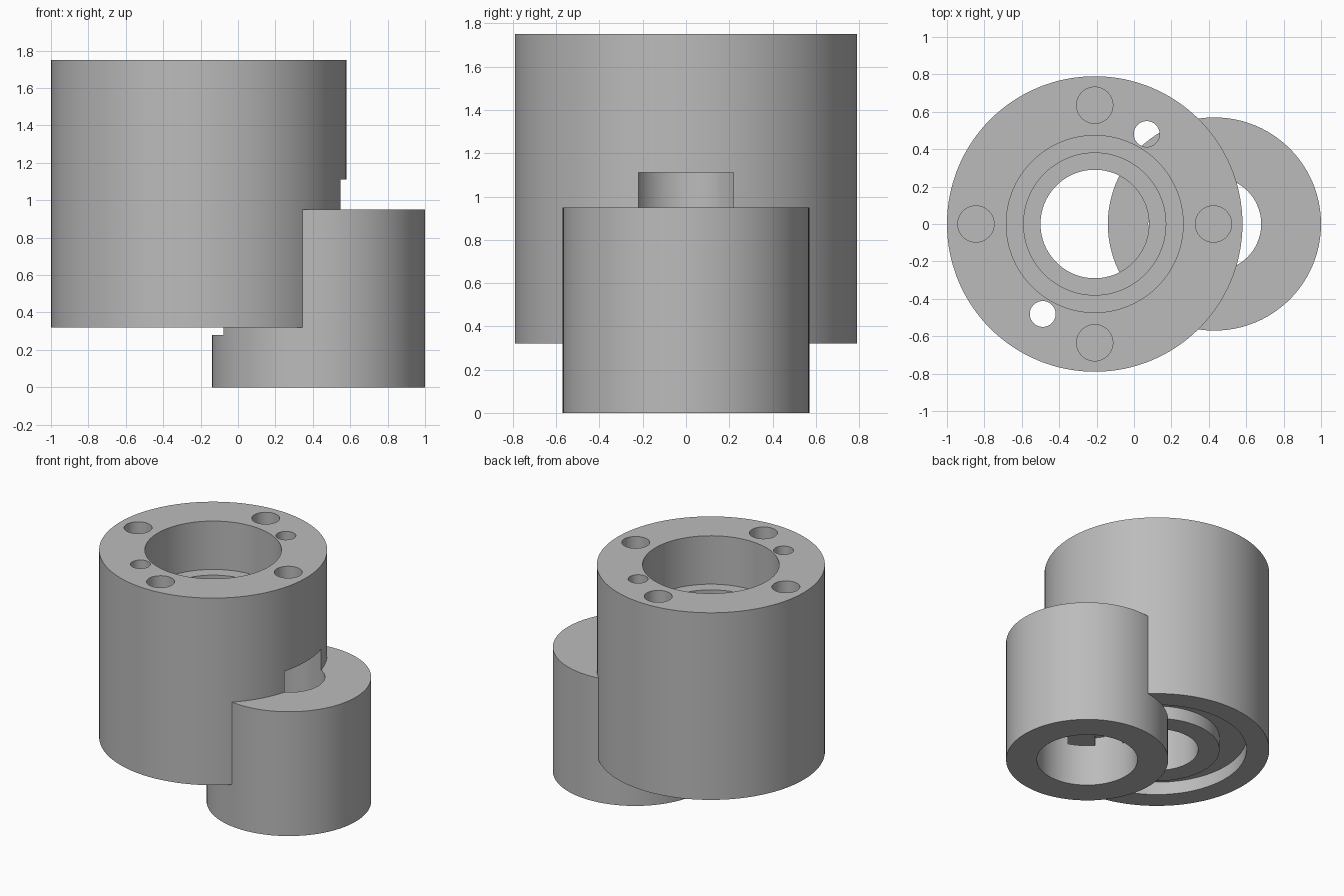
import bpy
import math

cube = bpy.data.objects.get("Cube")
if cube:
    bpy.data.objects.remove(cube, do_unlink=True)

BIG_X, SMALL_X = -0.21, 0.43      # axes of the two barrels
BASE, TOP = 0.32, 1.75            # bottom and top of the large barrel


def cylinder(name, x, y, radius, low, high, sides=96):
    bpy.ops.mesh.primitive_cylinder_add(
        vertices=sides, radius=radius, depth=high - low,
        location=(x, y, (low + high) / 2))
    obj = bpy.context.object
    obj.name = name
    return obj


def combine(target, tool, operation):
    """Apply a boolean and discard the tool."""
    mod = target.modifiers.new(operation.title(), "BOOLEAN")
    mod.operation = operation
    mod.solver = "EXACT"
    mod.object = tool
    bpy.context.view_layer.objects.active = target
    bpy.ops.object.modifier_apply(modifier=mod.name)
    bpy.data.objects.remove(tool, do_unlink=True)


# Large upper barrel joined to the offset lower barrel
body = cylinder("twin_barrel_housing", BIG_X, 0, 0.79, BASE, TOP, 128)
combine(body, cylinder("lower_barrel", SMALL_X, 0, 0.57, 0, 0.95), "UNION")

# Ring groove under the large barrel
groove = cylinder("groove_cutter", BIG_X, 0, 0.63, BASE, BASE + 0.1)
combine(groove, cylinder("groove_hub", BIG_X, 0, 0.44, 0.2, 0.6), "DIFFERENCE")
combine(body, groove, "DIFFERENCE")

# Stepped bores: axis, radius, low, high
bores = [
    (BIG_X, 0.29, 0.28, 1.5),
    (BIG_X, 0.38, 1.25, 1.6),
    (BIG_X, 0.473, 1.38, 1.9),
    (SMALL_X, 0.354, -0.1, 0.38),
    (SMALL_X, 0.25, 0.3, 1.11),
]
for x, radius, low, high in bores:
    combine(body, cylinder("bore_cutter", x, 0, radius, low, high), "DIFFERENCE")

# Four blind bolt holes in the top rim
for i in range(4):
    a = i * math.pi / 2
    hole = cylinder("bolt_hole", BIG_X + 0.635 * math.cos(a),
                    0.635 * math.sin(a), 0.097, TOP - 0.3, TOP + 0.1, 48)
    combine(body, hole, "DIFFERENCE")

# Two opposite through holes for dowels
for side in (1, -1):
    hole = cylinder("dowel_hole", BIG_X + side * 0.278, side * 0.481,
                    0.069, BASE, TOP + 0.1, 48)
    combine(body, hole, "DIFFERENCE")

# Plain grey finish
grey = bpy.data.materials.new("plain_grey")
grey.use_nodes = True
colour = (0.5, 0.5, 0.5, 1)
grey.diffuse_color = colour
grey.node_tree.nodes["Principled BSDF"].inputs["Base Color"].default_value = colour
body.data.materials.clear()
body.data.materials.append(grey)

# Smooth walls with crisp rims
bpy.ops.object.select_all(action="DESELECT")
body.select_set(True)
bpy.context.view_layer.objects.active = body
bpy.ops.object.shade_smooth_by_angle(angle=math.radians(30))
